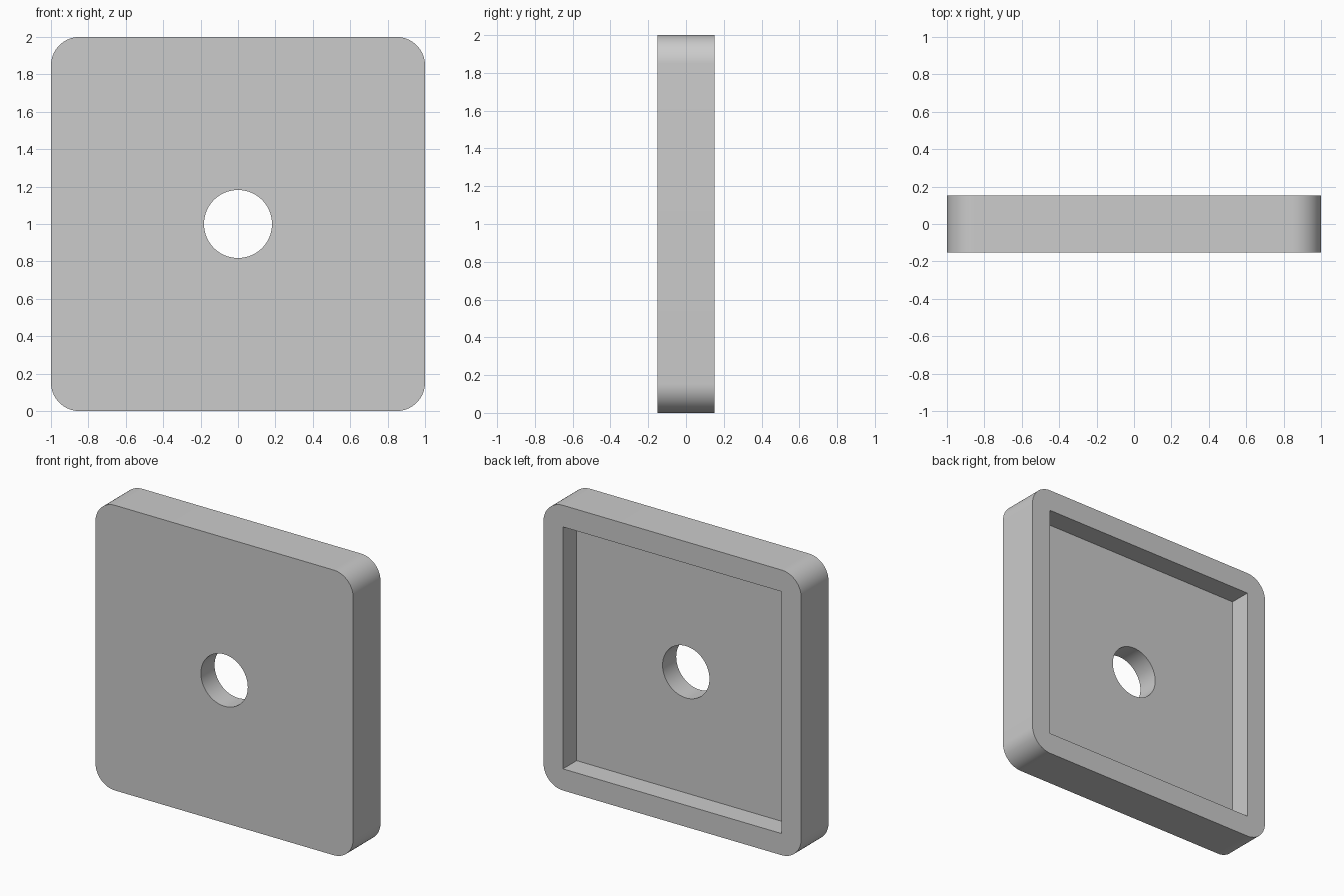
import bpy, bmesh
from math import pi
from mathutils import Matrix

if "Cube" in bpy.data.objects:
    bpy.data.objects.remove(bpy.data.objects["Cube"], do_unlink=True)

SIZE, DEPTH, CORNER = 2.0, 0.303, 0.152
POCKET, FLOOR_Y, HOLE = 1.697, 0.0, 0.182

grey = bpy.data.materials.new("light_grey")
grey.use_nodes = True
colour = (0.6, 0.6, 0.6, 1)
grey.diffuse_color = colour
grey.node_tree.nodes["Principled BSDF"].inputs["Base Color"].default_value = colour


def add_object(name, bm):
    bmesh.ops.recalc_face_normals(bm, faces=bm.faces)
    mesh = bpy.data.meshes.new(name)
    bm.to_mesh(mesh)
    bm.free()
    mesh.materials.append(grey)
    obj = bpy.data.objects.new(name, mesh)
    bpy.context.collection.objects.link(obj)
    return obj


def box(width, y0, y1, corner=0):
    bm = bmesh.new()
    place = Matrix.Translation((0, (y0 + y1) / 2, 1)) @ Matrix.Diagonal((width, y1 - y0, width, 1))
    bmesh.ops.create_cube(bm, size=1, matrix=place)
    if corner:
        # Round only the four edges running front to back
        edges = [e for e in bm.edges if abs(e.verts[0].co.y - e.verts[1].co.y) > 0.01]
        bmesh.ops.bevel(bm, geom=edges, offset=corner, segments=16, profile=0.5, affect='EDGES')
    return bm


# Rounded square plate
plate = add_object("plate", box(SIZE, -DEPTH / 2, DEPTH / 2, CORNER))

# Cutter for the square recess in the back
recess = add_object("recess_cutter", box(POCKET, FLOOR_Y, DEPTH))

# Cutter for the round centre hole
bm = bmesh.new()
bmesh.ops.create_cone(bm, cap_ends=True, segments=64, radius1=HOLE, radius2=HOLE, depth=1,
                      matrix=Matrix.Translation((0, 0, 1)) @ Matrix.Rotation(pi / 2, 4, 'X'))
hole = add_object("hole_cutter", bm)

bpy.ops.object.select_all(action='DESELECT')
plate.select_set(True)
bpy.context.view_layer.objects.active = plate
for cutter in (recess, hole):
    cutter.hide_render = True
    mod = plate.modifiers.new(cutter.name, 'BOOLEAN')
    mod.operation = 'DIFFERENCE'
    mod.solver = 'EXACT'
    mod.object = cutter
    bpy.ops.object.modifier_apply(modifier=mod.name)
    bpy.data.objects.remove(cutter, do_unlink=True)

bpy.ops.object.shade_smooth_by_angle(angle=pi / 6)
